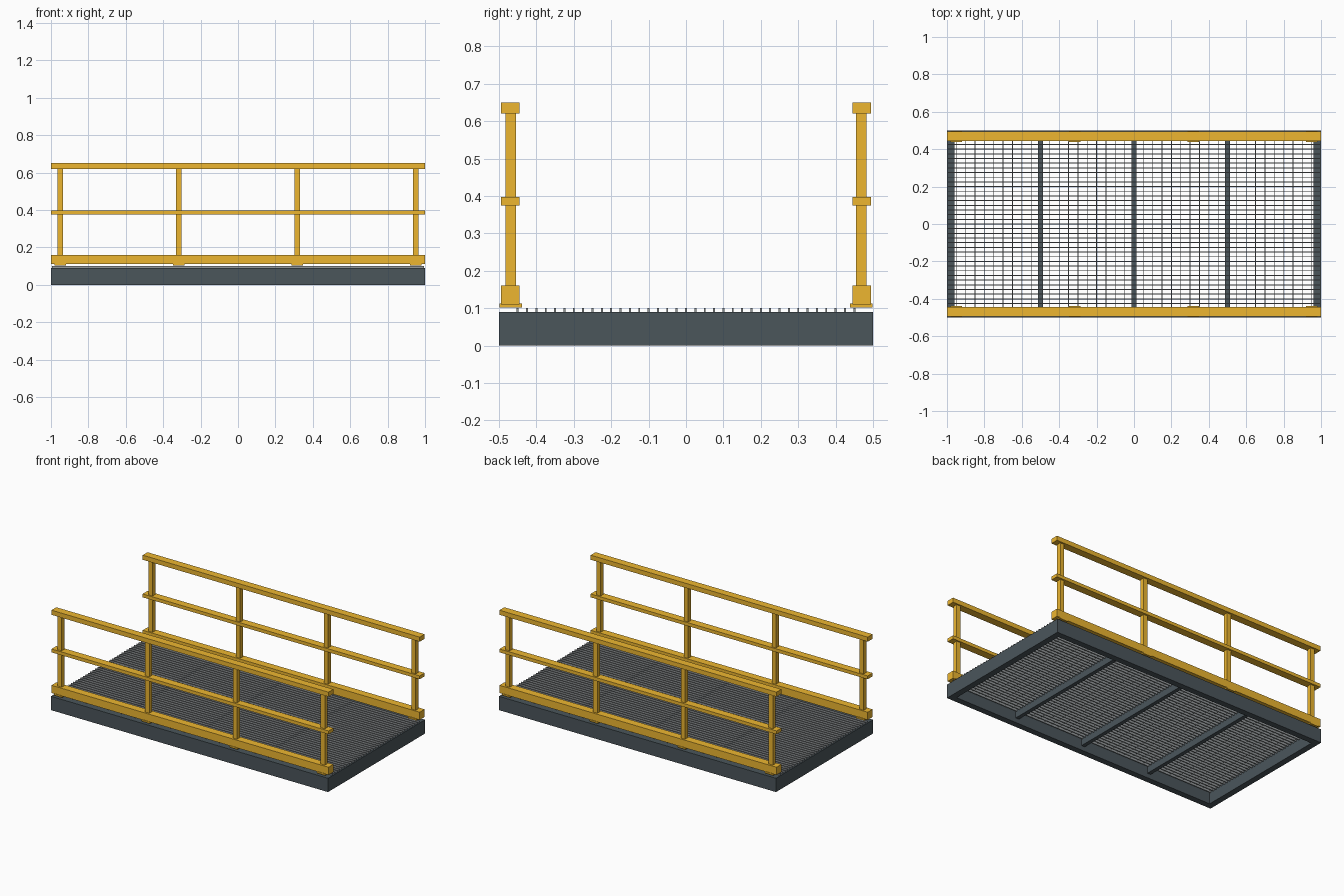
import bpy, bmesh
from mathutils import Vector

if "Cube" in bpy.data.objects:
    bpy.data.objects.remove(bpy.data.objects["Cube"])


def material(name, rgb):
    m = bpy.data.materials.new(name)
    m.diffuse_color = (*rgb, 1)
    m.use_nodes = True
    m.node_tree.nodes["Principled BSDF"].inputs["Base Color"].default_value = m.diffuse_color
    return m


STEEL = material("dark_steel", (0.07, 0.092, 0.105))
YELLOW = material("safety_yellow", (0.85, 0.47, 0.03))
GALV = material("galvanised", (0.3, 0.32, 0.33))


def boxes(name, items, mat):
    """One object made of boxes given as (x0, x1, y0, y1, z0, z1)."""
    bm = bmesh.new()
    for x0, x1, y0, y1, z0, z1 in items:
        size = Vector((x1 - x0, y1 - y0, z1 - z0))
        mid = Vector((x0 + x1, y0 + y1, z0 + z1)) / 2
        for v in bmesh.ops.create_cube(bm, size=1)["verts"]:
            v.co = v.co * size + mid
    me = bpy.data.meshes.new(name)
    bm.to_mesh(me)
    bm.free()
    me.materials.append(mat)
    ob = bpy.data.objects.new(name, me)
    bpy.context.collection.objects.link(ob)
    return ob


# Base frame: end beams, side beams and cross members
for side, s in (("left", -1), ("right", 1)):
    boxes(f"{side}_end_beam", [(s * 0.98 - 0.02, s * 0.98 + 0.02, -0.5, 0.5, 0, 0.09)], STEEL)
for side, s in (("front", -1), ("back", 1)):
    boxes(f"{side}_side_beam", [(-0.96, 0.96, s * 0.48 - 0.02, s * 0.48 + 0.02, 0, 0.09)], STEEL)
for i, x in enumerate((-0.5, 0, 0.5)):
    boxes(f"cross_member_{i + 1}", [(x - 0.0125, x + 0.0125, -0.46, 0.46, 0.03, 0.09)], STEEL)

# Open grating: deep bearing bars along x, thin rods set low across them
boxes("grating_bars", [(-0.995, 0.995, i * 0.025 - 0.0025, i * 0.025 + 0.0025, 0.07, 0.10)
                       for i in range(-18, 19)], GALV)
boxes("grating_rods", [(i * 0.05 - 0.002, i * 0.05 + 0.002, -0.46, 0.46, 0.08, 0.088)
                       for i in range(-19, 20)], GALV)

# Guard rails on both long sides
for side, s in (("front", -1), ("back", 1)):
    y = s * 0.47
    for part, z0, z1 in (("toe_board", 0.11, 0.16), ("mid_rail", 0.375, 0.397), ("top_rail", 0.62, 0.65)):
        boxes(f"{side}_{part}", [(-1, 1, y - 0.025, y + 0.025, z0, z1)], YELLOW)
    y = s * 0.4685
    for i in range(4):
        x = -0.95 + i * 1.9 / 3
        boxes(f"{side}_post_{i + 1}", [(x - 0.015, x + 0.015, y - 0.0145, y + 0.0145, 0.11, 0.62)], YELLOW)
        boxes(f"{side}_base_plate_{i + 1}", [(x - 0.03, x + 0.03, y - 0.03, y + 0.03, 0.102, 0.112)], YELLOW)
